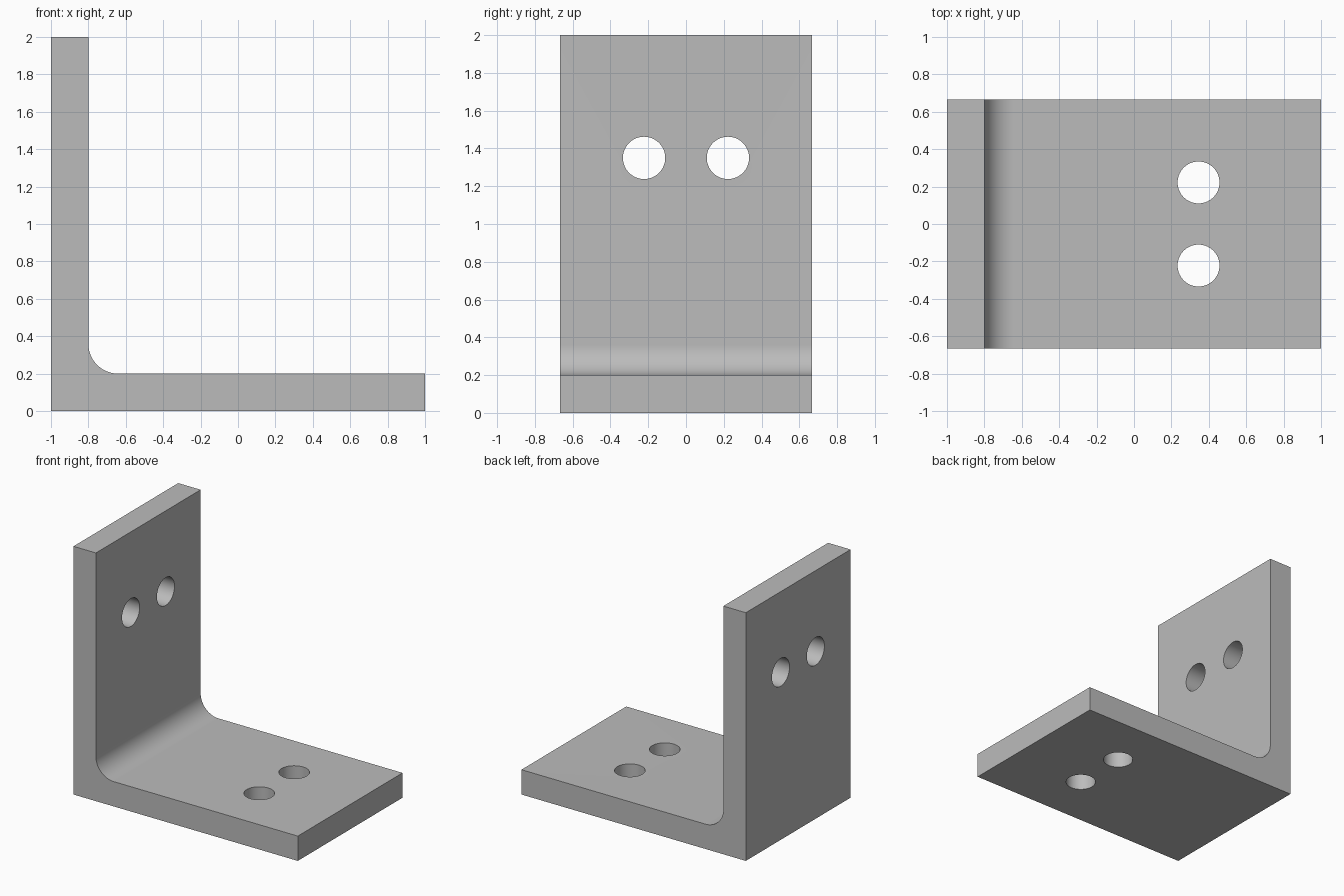
import bpy
import bmesh
from math import pi, sin, cos, radians

cube = bpy.data.objects.get("Cube")
if cube:
    bpy.data.objects.remove(cube, do_unlink=True)

HALF_WIDTH = 0.6667
THICK = 0.2
FILLET = 0.16
HOLE_R = 0.112
HOLE_Y = 0.222

# Plain grey metal
grey = bpy.data.materials.new("grey metal")
grey.use_nodes = True
colour = (0.5, 0.5, 0.5, 1)
grey.diffuse_color = colour
grey.node_tree.nodes["Principled BSDF"].inputs["Base Color"].default_value = colour

# L profile with a rounded inner corner, seen from the front
inner = -1 + THICK
steps = 24
arc = [(inner + FILLET - FILLET * sin(a), THICK + FILLET - FILLET * cos(a))
       for a in (i / steps * pi / 2 for i in range(steps + 1))]
profile = [(-1, 0), (1, 0), (1, THICK)] + arc + [(inner, 2), (-1, 2)]

# Extrude the profile across the width
bm = bmesh.new()
face = bm.faces.new([bm.verts.new((x, -HALF_WIDTH, z)) for x, z in profile])
result = bmesh.ops.extrude_face_region(bm, geom=[face])
moved = [v for v in result["geom"] if isinstance(v, bmesh.types.BMVert)]
bmesh.ops.translate(bm, verts=moved, vec=(0, 2 * HALF_WIDTH, 0))
bmesh.ops.recalc_face_normals(bm, faces=bm.faces)
mesh = bpy.data.meshes.new("angle_bracket")
bm.to_mesh(mesh)
bm.free()
mesh.materials.append(grey)
bracket = bpy.data.objects.new("angle_bracket", mesh)
bpy.context.collection.objects.link(bracket)


def drill(name, location, rotation):
    """Cut a round through hole in the bracket."""
    bpy.ops.mesh.primitive_cylinder_add(vertices=64, radius=HOLE_R, depth=3 * THICK,
                                        location=location, rotation=rotation)
    cutter = bpy.context.object
    cutter.name = name
    cutter.data.materials.append(grey)
    cut = bracket.modifiers.new(name, "BOOLEAN")
    cut.operation = "DIFFERENCE"
    cut.solver = "EXACT"
    cut.object = cutter
    bpy.context.view_layer.objects.active = bracket
    bpy.ops.object.modifier_apply(modifier=cut.name)
    bpy.data.objects.remove(cutter, do_unlink=True)


# Two holes in each plate
for side in (-1, 1):
    drill("base_hole", (0.345, side * HOLE_Y, THICK / 2), (0, 0, 0))
    drill("wall_hole", (-1 + THICK / 2, side * HOLE_Y, 1.35), (0, pi / 2, 0))

# Smooth fillet and holes, sharp edges elsewhere
bpy.ops.object.select_all(action="DESELECT")
bracket.select_set(True)
bpy.context.view_layer.objects.active = bracket
bpy.ops.object.shade_smooth_by_angle(angle=radians(30))
